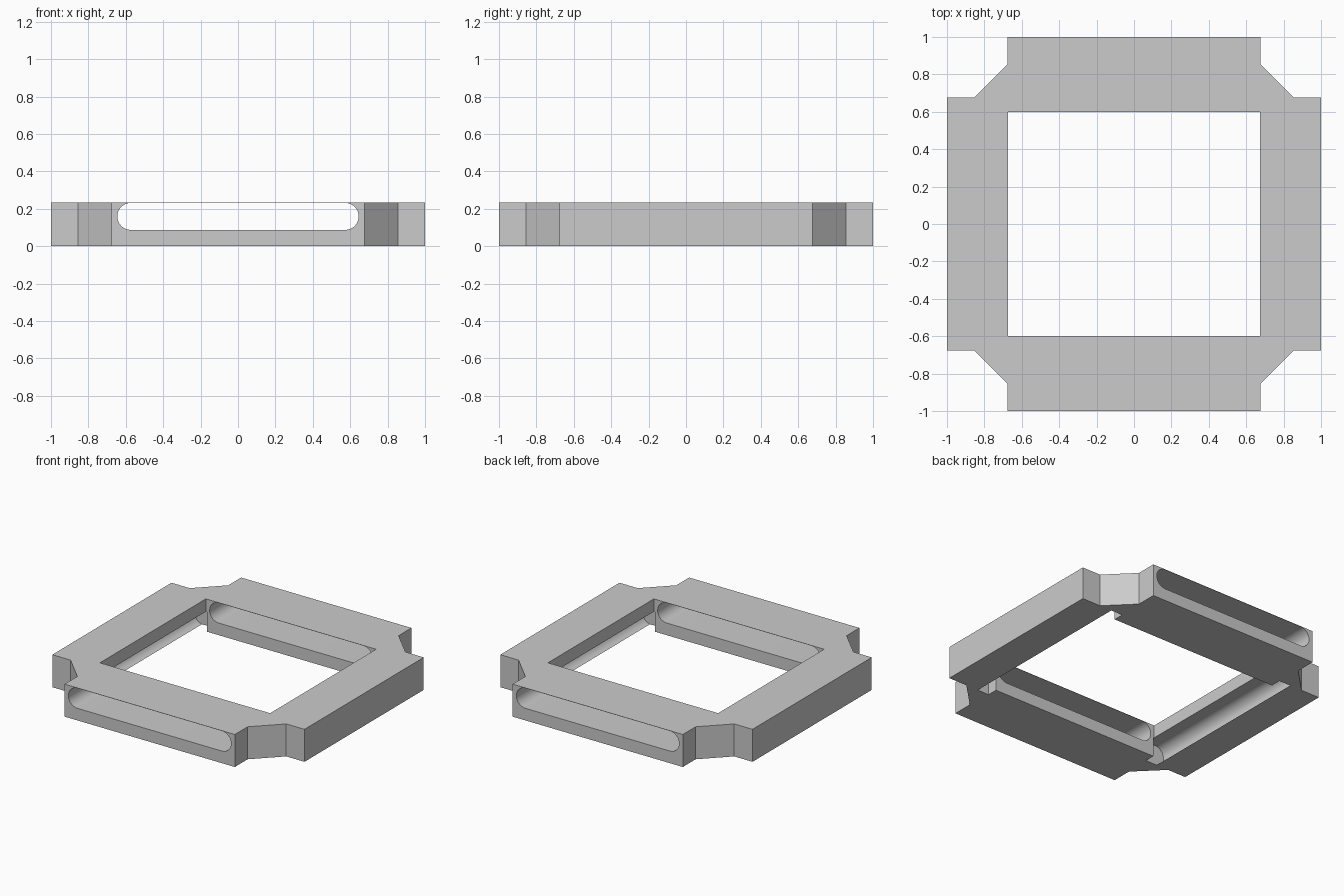
import bpy, bmesh, math
from mathutils import Vector

if "Cube" in bpy.data.objects:
    bpy.data.objects.remove(bpy.data.objects["Cube"])

HEIGHT = 0.233
ARM = 0.675      # half width of each arm end
CHAMFER = 0.855  # where the corner chamfer meets the arms
OPEN_Y = 0.6     # half depth of the central opening

grey = bpy.data.materials.new("plain grey")
grey.use_nodes = True
colour = (0.6, 0.6, 0.6, 1)
grey.diffuse_color = colour
grey.node_tree.nodes["Principled BSDF"].inputs["Base Color"].default_value = colour


def prism(name, points, sweep):
    """Closed polygon swept along a vector."""
    bm = bmesh.new()
    face = bm.faces.new([bm.verts.new(p) for p in points])
    swept = bmesh.ops.extrude_face_region(bm, geom=[face])["geom"]
    verts = [g for g in swept if isinstance(g, bmesh.types.BMVert)]
    bmesh.ops.translate(bm, verts=verts, vec=Vector(sweep))
    bmesh.ops.recalc_face_normals(bm, faces=bm.faces)
    mesh = bpy.data.meshes.new(name)
    bm.to_mesh(mesh)
    bm.free()
    obj = bpy.data.objects.new(name, mesh)
    bpy.context.collection.objects.link(obj)
    mesh.materials.append(grey)
    return obj


def arc(cx, cz, radius, start, y, steps=24):
    """Half circle in the x-z plane, starting at an angle in degrees."""
    angles = [math.radians(start + 180 * i / steps) for i in range(steps + 1)]
    return [(cx + radius * math.cos(a), y, cz + radius * math.sin(a)) for a in angles]


def cut(target, cutter):
    bpy.context.view_layer.objects.active = target
    mod = target.modifiers.new("cut", "BOOLEAN")
    mod.operation = "DIFFERENCE"
    mod.solver = "EXACT"
    mod.object = cutter
    bpy.ops.object.modifier_apply(modifier=mod.name)
    bpy.data.objects.remove(cutter)


# Frame plate with four wide arms and chamfered inner corners
corner = [(1, ARM), (CHAMFER, ARM), (ARM, CHAMFER), (ARM, 1)]
outline = []
for sx, sy in ((1, 1), (-1, 1), (-1, -1), (1, -1)):
    pts = corner if sx * sy > 0 else corner[::-1]
    outline += [(sx * x, sy * y, 0) for x, y in pts]
frame = prism("frame", outline, (0, 0, HEIGHT))

# Central opening
hole = [(sx * ARM, sy * OPEN_Y, -0.1) for sx, sy in ((1, 1), (-1, 1), (-1, -1), (1, -1))]
cut(frame, prism("opening_cutter", hole, (0, 0, 0.5)))

# Long round-ended slot through the front and back arms
slot = arc(0.573, 0.159, 0.072, -90, -1.2) + arc(-0.573, 0.159, 0.072, 90, -1.2)
cut(frame, prism("slot_cutter", slot, (0, 2.4, 0)))

# Round-bottomed grooves along the inside of the side arms, open below
for side in (1, -1):
    rounded = arc(0.745, 0.07, 0.0715, -90, -ARM)
    profile = rounded + [(0.667, -ARM, rounded[-1][2]), (0.667, -ARM, rounded[0][2])]
    profile = [(side * x, y, z) for x, y, z in profile]
    cut(frame, prism("groove_cutter", profile, (0, 2 * ARM, 0)))

# Smooth curved slot ends, keep every edge crisp
bpy.ops.object.select_all(action="DESELECT")
frame.select_set(True)
bpy.context.view_layer.objects.active = frame
bpy.ops.object.shade_smooth_by_angle(angle=math.radians(30))
